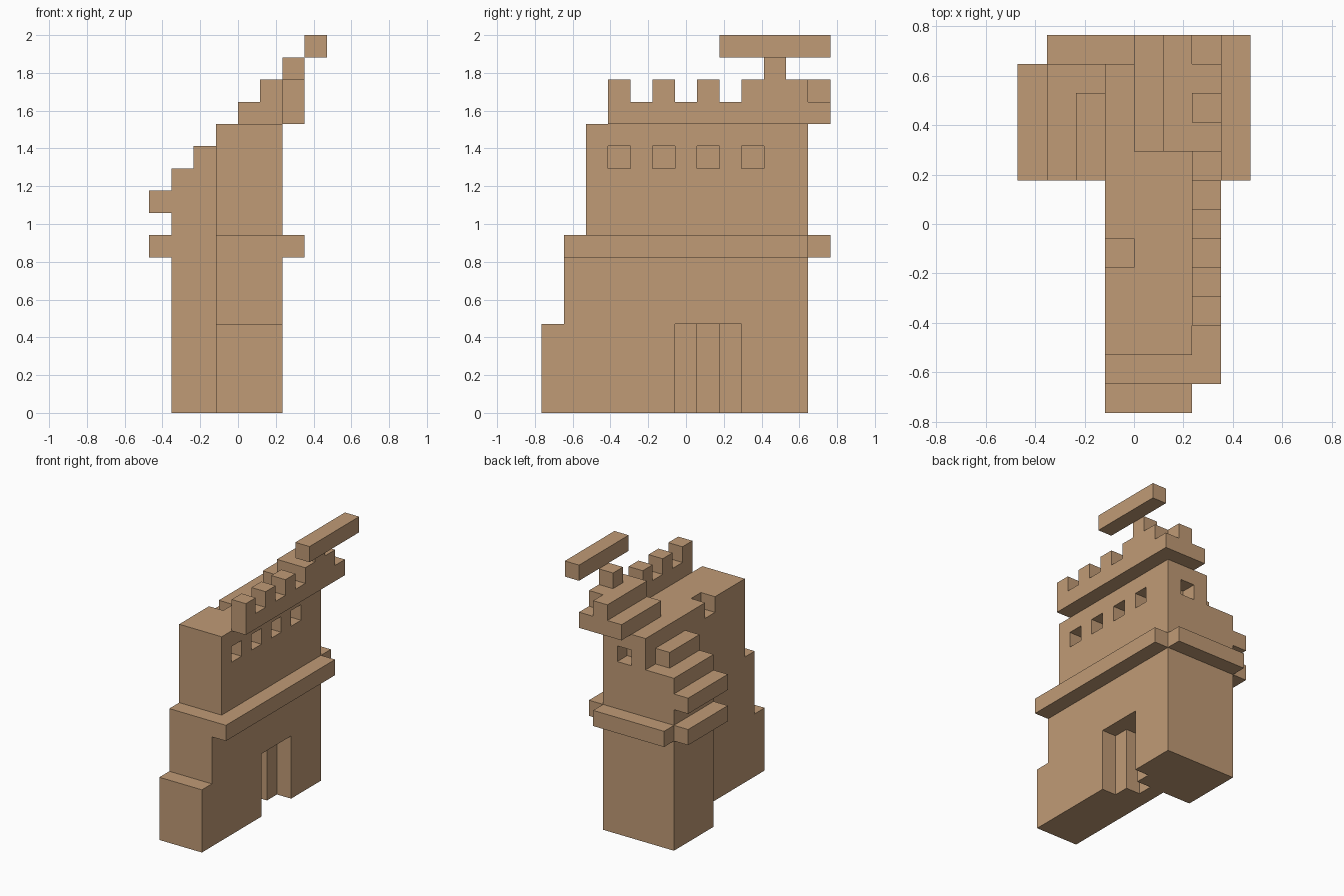
import bpy, bmesh
from mathutils import Vector

cube = bpy.data.objects.get("Cube")
if cube:
    bpy.data.objects.remove(cube, do_unlink=True)

U = 2 / 17  # one block; parts are laid out on an 8 x 13 x 17 block grid

stone = bpy.data.materials.new("tan_stone")
stone.use_nodes = True
TAN = (0.527, 0.328, 0.181, 1)
stone.diffuse_color = TAN
bsdf = next(n for n in stone.node_tree.nodes if n.type == 'BSDF_PRINCIPLED')
bsdf.inputs["Base Color"].default_value = TAN
bsdf.inputs["Roughness"].default_value = 0.9


def extrude(name, axis, a, b, profile):
    """Extrude a block-grid profile from a to b along axis 'x' (y,z) or 'y' (x,z)."""
    def place(t, p, q):
        x, y = (t, p) if axis == 'x' else (p, t)
        return Vector((x - 4, y - 6.5, q)) * U
    bm = bmesh.new()
    face = bm.faces.new([bm.verts.new(place(a, p, q)) for p, q in profile])
    grown = bmesh.ops.extrude_face_region(bm, geom=[face])["geom"]
    shift = place(b, 0, 0) - place(a, 0, 0)
    bmesh.ops.translate(bm, vec=shift, verts=[v for v in grown if isinstance(v, bmesh.types.BMVert)])
    bmesh.ops.recalc_face_normals(bm, faces=bm.faces)
    mesh = bpy.data.meshes.new(name)
    bm.to_mesh(mesh)
    bm.free()
    mesh.materials.append(stone)
    obj = bpy.data.objects.new(name, mesh)
    bpy.context.collection.objects.link(obj)
    return obj


def box(name, x, y, z):
    return extrude(name, 'x', *x, [(y[0], z[0]), (y[1], z[0]), (y[1], z[1]), (y[0], z[1])])


def carve(target, x, y, z):
    """Cut a box-shaped opening out of the target."""
    cutter = box("opening_cutter", x, y, z)
    cutter.hide_render = True
    mod = target.modifiers.new("opening", 'BOOLEAN')
    mod.operation, mod.solver, mod.object = 'DIFFERENCE', 'EXACT', cutter
    bpy.context.view_layer.objects.active = target
    bpy.ops.object.modifier_apply(modifier=mod.name)
    bpy.data.objects.remove(cutter, do_unlink=True)


# Main tower, stepped back at the front as it rises
tower = extrude("tower_wall", 'x', 3, 6, [
    (0, 0), (12, 0), (12, 13), (2, 13), (2, 8), (1, 8), (1, 4), (0, 4)])

# Stepped doorway, row of windows, back window and roof notch
carve(tower, (5, 7), (6, 9), (-1, 4))
carve(tower, (4, 7), (7, 8), (-1, 4))
for y in (3, 5, 7, 9):
    carve(tower, (5, 7), (y, y + 1), (11, 12))
carve(tower, (4, 5), (11, 13), (11, 12))
carve(tower, (2, 4), (5, 6), (12, 14))

# Side wing with its projecting lower stair
extrude("side_wing", 'y', 8, 12, [
    (3, 0), (1, 0), (1, 9), (0, 9), (0, 10), (1, 10), (1, 11), (3, 11)])
box("wing_upper_step", (2, 3), (8, 11), (11, 12))

# Ledges around the middle, with open corners
box("ledge_left", (6, 7), (1, 12), (7, 8))
box("ledge_right", (0, 1), (8, 12), (7, 8))
box("ledge_back", (1, 6), (12, 13), (7, 8))

# Overhanging parapet with merlons, notched at the back corner
merlons = []
for y in (3, 5, 7):
    merlons += [(y, 14), (y, 15), (y + 1, 15), (y + 1, 14)]
extrude("parapet", 'x', 6, 7, [(3, 13)] + merlons[1:] + [
    (9, 14), (9, 15), (12, 15), (12, 14), (13, 14), (13, 13)])

# Roof stairs climbing to a post and the top beam
extrude("roof_stairs", 'y', 9, 13, [(4, 13), (6, 13), (6, 15), (5, 15), (5, 14), (4, 14)])
box("stair_post", (6, 7), (10, 11), (15, 16))
box("top_beam", (7, 8), (8, 13), (16, 17))
